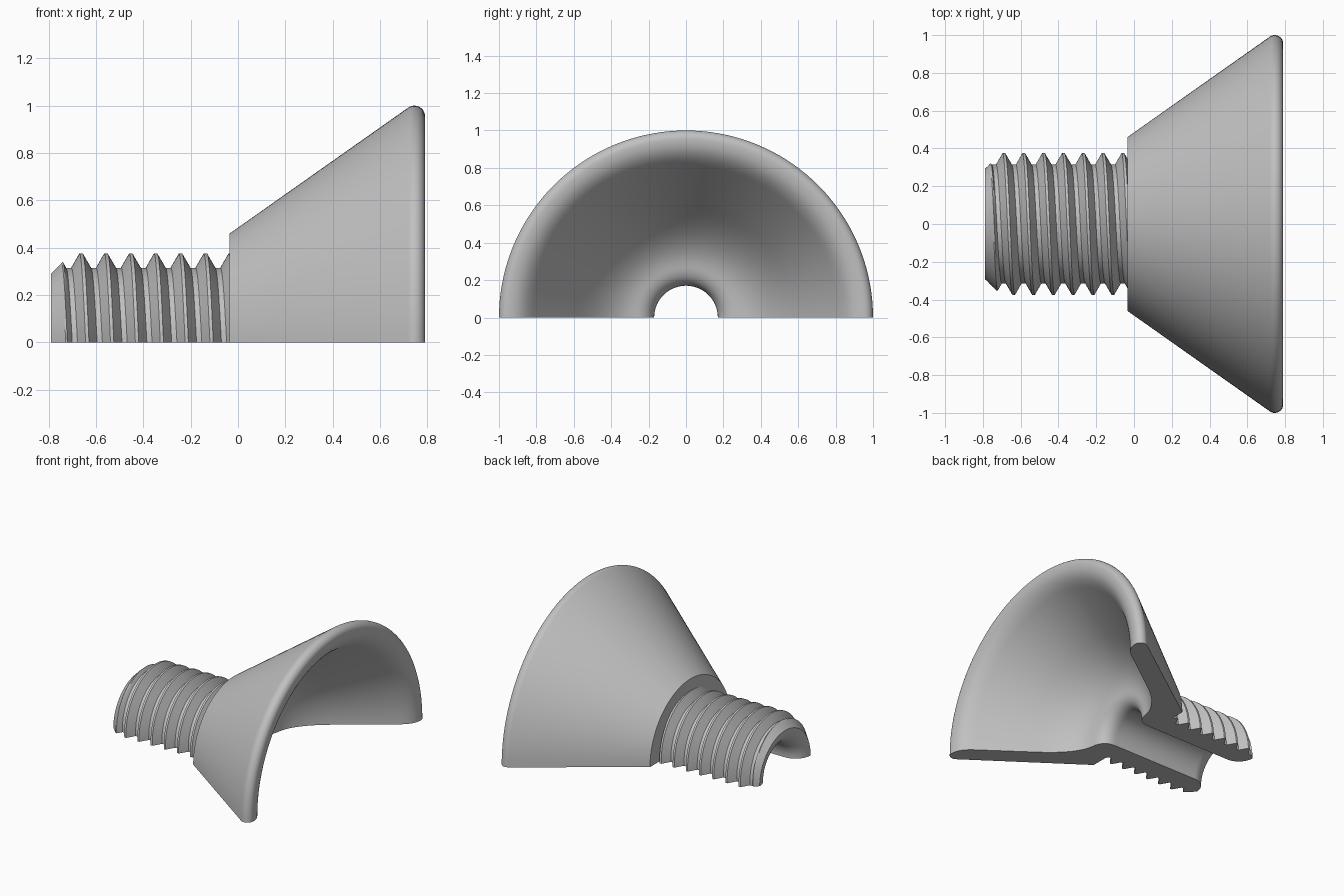
import bpy, bmesh, math
from mathutils import Vector
from mathutils.geometry import interpolate_bezier

if "Cube" in bpy.data.objects:
    bpy.data.objects.remove(bpy.data.objects["Cube"], do_unlink=True)

END, SHOULDER = -0.79, -0.035       # stem tip and bell shoulder along x
ROOT, CREST, PITCH = 0.315, 0.375, 0.105
CREST_HALF, FLANK_END = 0.007, 0.0415
BORE, TIP = 0.17, 0.29
SEGMENTS = 72


def arc(cx, cr, radius, start, stop, steps):
    angles = [math.radians(start + (stop - start) * i / steps) for i in range(steps + 1)]
    return [(cx + radius * math.cos(a), cr + radius * math.sin(a)) for a in angles]


def bezier(*points):
    return [(p.x, p.y) for p in interpolate_bezier(*[Vector(p) for p in points], 14)]


def thread_profile(phi):
    """Outer stem outline, shifted along the axis by the helix angle."""
    first = -0.689 + PITCH * phi / math.tau
    corners = []
    for turn in range(-2, 8):
        crest = first + turn * PITCH
        corners += [crest + s for s in (-FLANK_END, -CREST_HALF, CREST_HALF, FLANK_END)]
    xs = []
    for i, (a, b) in enumerate(zip(corners, corners[1:])):
        steps = 5 if i < 14 else 1      # finer where the tip chamfer cuts the thread
        xs += [a + (b - a) * k / steps for k in range(steps)]
    points = []
    for x in xs:
        x = min(max(x, END), SHOULDER)
        d = abs((x - first + PITCH / 2) % PITCH - PITCH / 2)
        t = min(max((d - CREST_HALF) / (FLANK_END - CREST_HALF), 0), 1)
        points.append((x, min(CREST + (ROOT - CREST) * t, TIP + x - END)))
    return points


# Bell: shoulder, outer cone, round rim, inner bowl, bore and flared tip
bell = [(SHOULDER, 0.46)]
bell += arc(0.745, 0.955, 0.045, 125, 0, 10)
bell += bezier((0.79, 0.955), (0.79, 0.9), (0.765, 0.858), (0.7, 0.812))[1:]
bell += bezier((0.38, 0.582), (0.25, 0.489), (0.145, 0.39), (0.13, 0.27))
bell += bezier((0.13, 0.27), (0.122, 0.21), (0.09, BORE), (0.02, BORE))[1:]
bell += arc(-0.67, 0.29, 0.12, 270, 180, 12)

# Sweep the outline half a turn round the x axis
bm = bmesh.new()
rings = []
for s in range(SEGMENTS + 1):
    phi = math.pi * s / SEGMENTS
    rings.append([bm.verts.new((x, r * math.cos(phi), r * math.sin(phi)))
                  for x, r in thread_profile(phi) + bell])
count = len(rings[0])
for a, b in zip(rings, rings[1:]):
    for i in range(count):
        j = (i + 1) % count
        bm.faces.new((a[i], a[j], b[j], b[i]))

# Flat cut faces on the ground plane
bm.faces.new(rings[0])
bm.faces.new(rings[-1][::-1])
bmesh.ops.remove_doubles(bm, verts=bm.verts, dist=0.00005)
bmesh.ops.recalc_face_normals(bm, faces=bm.faces)

mesh = bpy.data.meshes.new("threaded_half_funnel")
bm.to_mesh(mesh)
bm.free()
funnel = bpy.data.objects.new("threaded_half_funnel", mesh)
bpy.context.collection.objects.link(funnel)

# Plain grey
grey = bpy.data.materials.new("plain_grey")
grey.use_nodes = True
color = (0.53, 0.53, 0.53, 1)
grey.diffuse_color = color
grey.node_tree.nodes["Principled BSDF"].inputs["Base Color"].default_value = color
mesh.materials.append(grey)

bpy.ops.object.select_all(action="DESELECT")
funnel.select_set(True)
bpy.context.view_layer.objects.active = funnel
bpy.ops.object.shade_smooth_by_angle(angle=math.radians(28))
